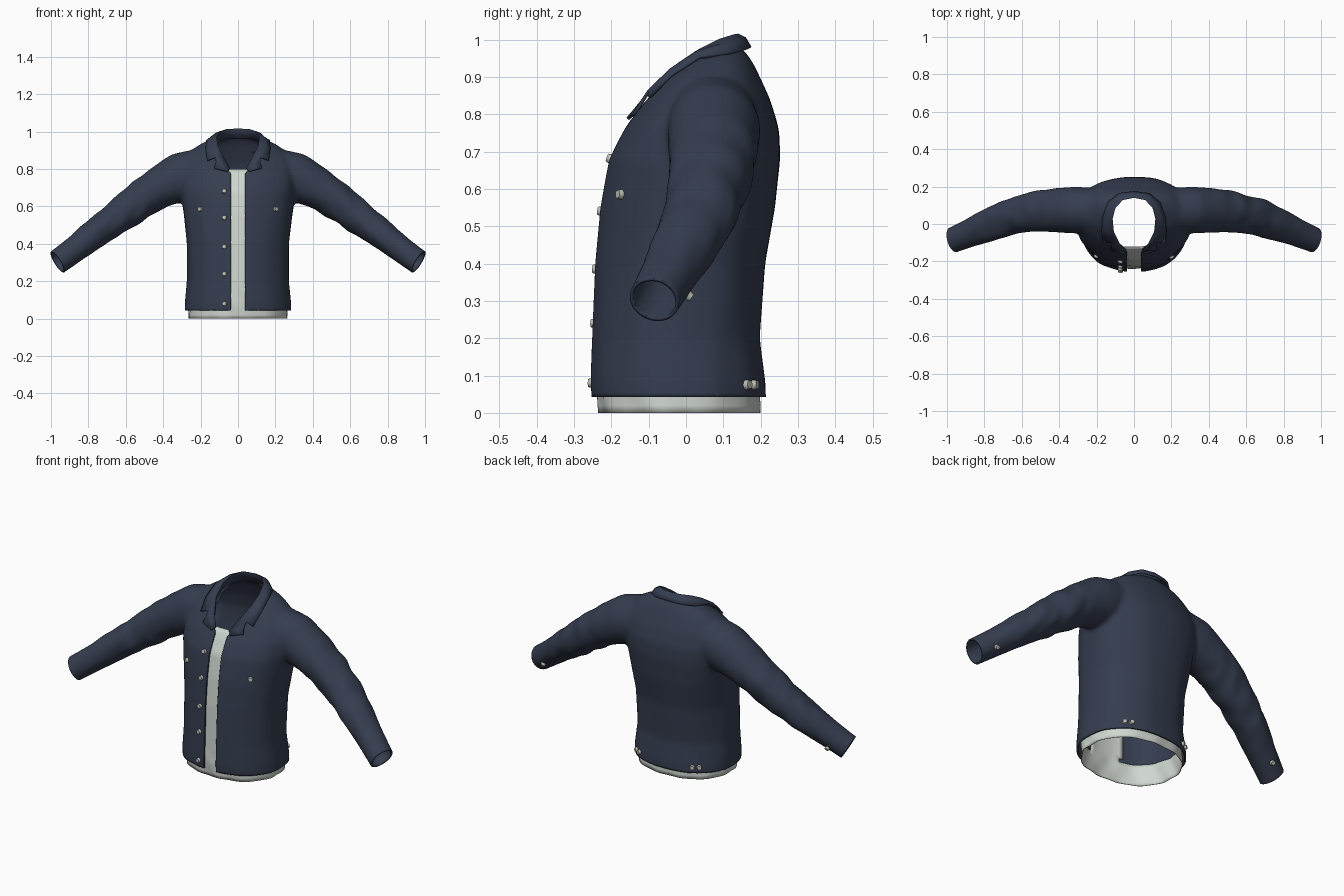
import bpy, bmesh, math
from mathutils import Vector, noise
from mathutils.bvhtree import BVHTree

cube = bpy.data.objects.get("Cube")
if cube:
    bpy.data.objects.remove(cube)


def material(name, rgb, roughness=0.8):
    m = bpy.data.materials.new(name)
    m.use_nodes = True
    m.diffuse_color = (*rgb, 1)
    bsdf = m.node_tree.nodes["Principled BSDF"]
    bsdf.inputs["Base Color"].default_value = (*rgb, 1)
    bsdf.inputs["Roughness"].default_value = roughness
    return m


NAVY = material("navy cloth", (0.035, 0.046, 0.078))
WHITE = material("off white cloth", (0.62, 0.67, 0.62))
METAL = material("silver button", (0.5, 0.5, 0.46), 0.4)


def make_object(name, bm, mat, angle=40):
    mesh = bpy.data.meshes.new(name)
    bm.to_mesh(mesh)
    obj = bpy.data.objects.new(name, mesh)
    bpy.context.collection.objects.link(obj)
    mesh.materials.append(mat)
    bpy.ops.object.select_all(action='DESELECT')
    obj.select_set(True)
    bpy.context.view_layer.objects.active = obj
    bpy.ops.object.shade_smooth_by_angle(angle=math.radians(angle))
    return obj


def sample(table, t):
    """Linear interpolation in rows whose first entry is the key."""
    for a, b in zip(table, table[1:]):
        if t <= b[0]:
            f = max(0, (t - a[0]) / (b[0] - a[0]))
            return [p + (q - p) * f for p, q in zip(a[1:], b[1:])]
    return table[-1][1:]


def loft(bm, rings, caps=True):
    rows = [[bm.verts.new(p) for p in ring] for ring in rings]
    n = len(rows[0])
    for r, s in zip(rows, rows[1:]):
        for i in range(n):
            bm.faces.new((r[i], r[(i + 1) % n], s[(i + 1) % n], s[i]))
    if caps:
        bm.faces.new(rows[0][::-1])
        bm.faces.new(rows[-1])


# Torso section: height, half width, front y, back y
TORSO = [(0, .285, -.25, .215), (.08, .284, -.255, .213), (.2, .272, -.25, .197),
         (.4, .272, -.243, .212), (.55, .29, -.228, .24), (.68, .31, -.205, .254),
         (.76, .315, -.165, .25), (.84, .295, -.11, .225), (.9, .25, -.055, .197),
         (.94, .19, 0, .178), (.965, .13, .03, .16), (.985, .08, .05, .14)]
# Sleeve section: distance, centre x y z, radius across, radius in depth
SLEEVE = [(0, .2, .07, .785, .125, .12), (.13, .31, .075, .755, .132, .125),
          (.3, .437, .072, .692, .108, .118), (.45, .54, .064, .62, .1, .107),
          (.6, .65, .042, .54, .09, .1), (.75, .76, .002, .458, .079, .09),
          (.88, .862, -.042, .378, .07, .077), (1, .965, -.085, .303, .067, .069),
          (1.1, 1.04, -.118, .248, .067, .068)]


def torso_ring(z, shrink=1.0, n=72):
    w, front, back = sample(TORSO, z)
    mid, half = (front + back) / 2, (back - front) / 2
    ring = []
    for i in range(n):
        a = math.tau * i / n
        c, s = math.cos(a), math.sin(a)
        k = shrink * (abs(c) ** 2.25 + abs(s) ** 2.25) ** (-1 / 2.25)
        k *= 1 + .02 * noise.noise((c * 3, s * 3, z * 2.5))
        ring.append(Vector((w * k * c, mid + half * k * s, z)))
    return ring


def sleeve_rings(side, n=28, steps=56):
    rings = []
    for j in range(steps + 1):
        t = 1.1 * j / steps
        x, y, z, r, d = sample(SLEEVE, t)
        p, q = sample(SLEEVE, max(0, t - .06)), sample(SLEEVE, min(1.1, t + .06))
        axis = Vector(q[:3]) - Vector(p[:3])
        across = axis.cross(Vector((0, 1, 0))).normalized()
        depth = across.cross(axis).normalized()
        crease = .11 * min(1, max(0, t - .2) * 4) * min(1, max(.15, (1.0 - t) * 4))
        ring = []
        for i in range(n):
            a = math.tau * i / n
            c, s = math.cos(a), math.sin(a)
            k = 1 + crease * noise.noise((t * 13 + c * 1.2, c * 1.3, s * 1.3 + side))
            pt = Vector((x, y, z)) + across * (r * k * c) + depth * (d * k * s)
            ring.append(Vector((pt.x * side, pt.y, pt.z)))
        rings.append(ring)
    return rings


# Body and sleeves fused into one soft surface
solid = bmesh.new()
loft(solid, [torso_ring(.985 * j / 50) for j in range(51)])
for side in (1, -1):
    loft(solid, sleeve_rings(side))
bmesh.ops.recalc_face_normals(solid, faces=solid.faces)
jacket = make_object("jacket", solid, NAVY)
remesh = jacket.modifiers.new("fuse", 'REMESH')
remesh.mode = 'VOXEL'
remesh.voxel_size = .012
soften = jacket.modifiers.new("soften", 'SMOOTH')
soften.factor, soften.iterations = .5, 7
bm = bmesh.new()
bm.from_object(jacket, bpy.context.evaluated_depsgraph_get())
bpy.data.objects.remove(jacket)
surface = BVHTree.FromBMesh(bm)


def cut(co, no, inside=lambda f: True, clear=False):
    faces = [f for f in bm.faces if inside(f.calc_center_median())]
    edges = {e for f in faces for e in f.edges}
    verts = {v for f in faces for v in f.verts}
    bmesh.ops.bisect_plane(bm, geom=[*verts, *edges, *faces], dist=1e-5,
                           plane_co=co, plane_no=no, clear_outer=clear)


# Open hem, cuffs, neck and front
CREST = [Vector(p) for p in [(0, .142, 1.012), (.06, .13, 1.01), (.1, .09, .998),
                             (.117, .03, .968), (.111, -.04, .92),
                             (.08, -.1, .863), (.043, -.138, .803)]]
cut((0, 0, .043), (0, 0, -1), clear=True)
for side in (1, -1):
    cut((.965 * side, -.085, .303), (.82 * side, -.25, -.5),
        lambda c: c.x * side > .7, True)
    cut((.038 * side, 0, 0), (1, 0, 0), lambda c: c.y < -.08)
neck = []
for a, b in zip(CREST, CREST[1:]):
    for side in (1, -1):
        out = Vector(((a.y - b.y) * side, b.x - a.x, 0)).normalized()
        co = Vector((a.x * side, a.y, 0)) + out * .008
        neck.append((co, out))
        cut(co, out, lambda c: c.z > .72 and abs(c.x) < .2)


def in_opening(c):
    if abs(c.x) < .038 and c.y < -.08:
        return True
    return c.z > .72 and all((c - co).dot(no) < 0 for co, no in neck)


gone = [f for f in bm.faces if in_opening(f.calc_center_median())]
bmesh.ops.delete(bm, geom=gone, context='FACES')
jacket = make_object("jacket", bm, NAVY, 60)
cloth = jacket.modifiers.new("cloth", 'SOLIDIFY')
cloth.thickness, cloth.offset = .009, -1

# Collar: stand, fold and fall, laid on the shoulders
FALL = [(0, .172, .978), (.08, .162, .975), (.138, .115, .962), (.163, .04, .94),
        (.168, -.03, .893), (.16, -.085, .835)]


def on_surface(p, gap):
    co, no, _, _ = surface.find_nearest(Vector(p))
    return co + no * gap


def flip(p, side):
    return Vector((p[0] * side, p[1], p[2]))


bm = bmesh.new()
for side in (1, -1):
    rows = []
    for crest, fall in zip(CREST, FALL):
        edge = Vector(fall) if fall[1] > .1 else on_surface(fall, .013)
        stand = crest + Vector((crest.x * .06, .004, -.05))
        middle = crest.lerp(edge, .5) + Vector((0, 0, .008))
        rows.append([bm.verts.new(flip(p, side)) for p in (stand, crest, middle, edge)])
    for r, s in zip(rows, rows[1:]):
        for i in range(3):
            quad = (r[i], r[i + 1], s[i + 1], s[i])
            bm.faces.new(quad if side < 0 else quad[::-1])
    # Lapel below the notch
    notch = on_surface((.118, -.115, .838), .012)
    tip = on_surface((.128, -.14, .808), .012)
    low = on_surface((.06, -.16, .79), .01)
    lapel = [bm.verts.new(flip(p, side)) for p in (notch, tip, low, CREST[6])]
    quads = [(rows[-1][1], rows[-1][2], lapel[0], lapel[3]), tuple(lapel)]
    for q in quads:
        bm.faces.new(q if side < 0 else q[::-1])
bmesh.ops.remove_doubles(bm, verts=bm.verts, dist=.0005)
bmesh.ops.recalc_face_normals(bm, faces=bm.faces)
collar = make_object("collar", bm, NAVY, 50)
cloth = collar.modifiers.new("cloth", 'SOLIDIFY')
cloth.thickness, cloth.offset = .009, 0

# Shirt: hem band all round and a front panel
bm = bmesh.new()
loft(bm, [torso_ring(.8 * j / 40, .925) for j in range(41)], caps=False)
hidden = [f for f in bm.faces if f.calc_center_median().z > .12
          and not (abs(f.calc_center_median().x) < .1 and f.calc_center_median().y < 0)]
bmesh.ops.delete(bm, geom=hidden, context='FACES')
for v in bm.verts:
    if v.co.z < .12:
        v.co.x *= 1 + .012 * math.sin(v.co.y * 60 + v.co.z * 30)
        v.co.y *= 1 + .012 * math.sin(v.co.x * 50 + v.co.z * 30)
shirt = make_object("shirt", bm, WHITE, 60)
cloth = shirt.modifiers.new("cloth", 'SOLIDIFY')
cloth.thickness, cloth.offset = .004, -1


# Buttons on the front, pockets, hem and cuffs
def button(name, x, z, from_back=False):
    way = -1 if from_back else 1
    co, no, _, _ = surface.ray_cast(Vector((x, -way, z)), Vector((0, way, 0)))
    if co is None:
        return
    b = bmesh.new()
    bmesh.ops.create_cone(b, cap_ends=True, segments=16, radius1=.014,
                          radius2=.011, depth=.014)
    b.transform(no.to_track_quat('Z', 'Y').to_matrix().to_4x4())
    bmesh.ops.translate(b, vec=co + no * .005, verts=b.verts)
    make_object(name, b, METAL)


for i, z in enumerate((.68, .54, .385, .24, .08)):
    button(f"front_button_{i + 1}", -.072, z)
for side, word in ((1, "left"), (-1, "right")):
    button(f"{word}_pocket_button", .2 * side, .585)
    button(f"{word}_cuff_button", .895 * side, .315, True)
    for i, x in enumerate((.195, .165)):
        button(f"{word}_hem_button_{i + 1}", x * side, .075, True)
